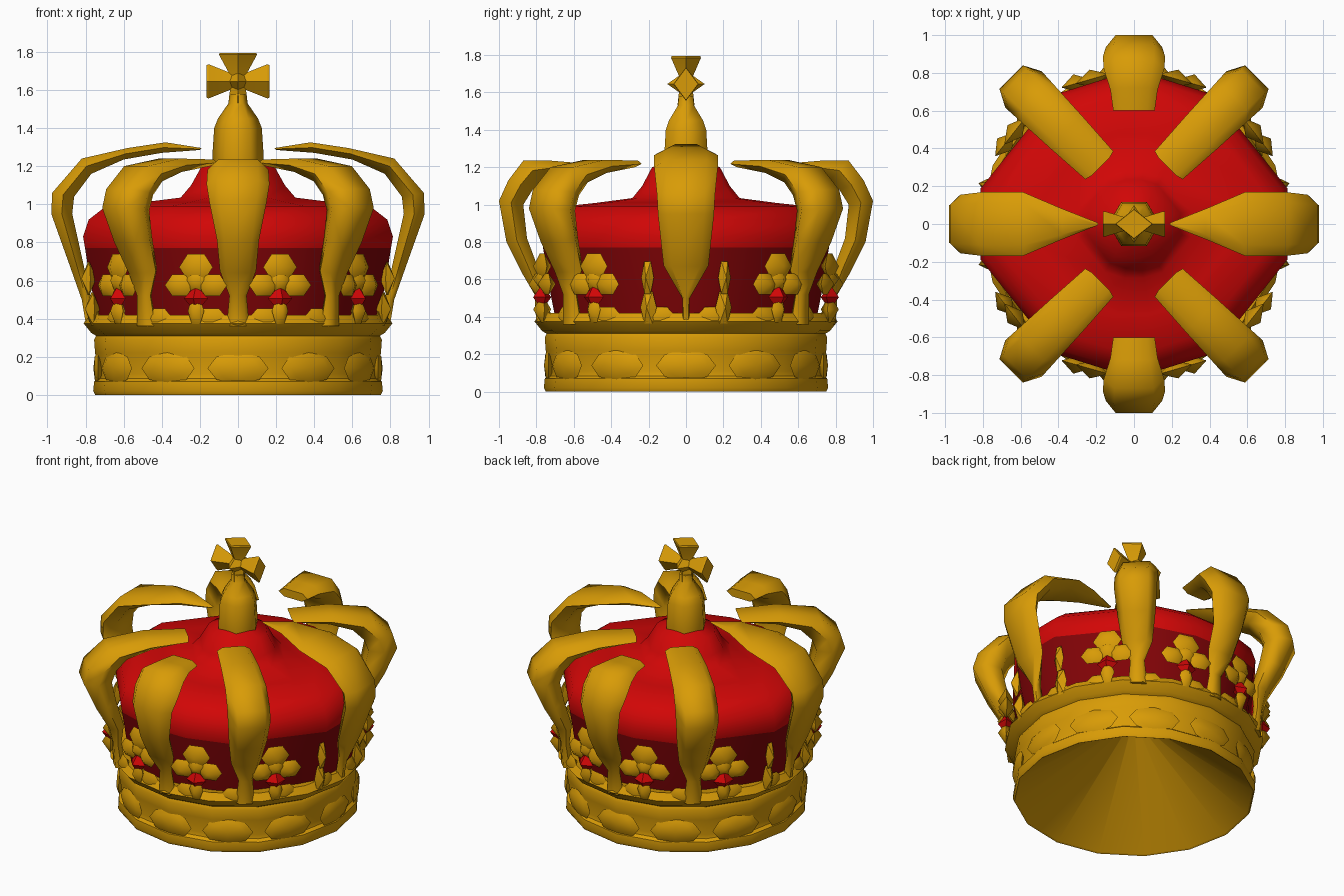
import bpy, bmesh, math
from mathutils import Matrix, Vector

if "Cube" in bpy.data.objects:
    bpy.data.objects.remove(bpy.data.objects["Cube"])


def material(name, rgb):
    m = bpy.data.materials.new(name)
    m.use_nodes = True
    m.diffuse_color = (*rgb, 1)
    m.node_tree.nodes["Principled BSDF"].inputs["Base Color"].default_value = (*rgb, 1)
    return m


GOLD = material("gold", (0.69, 0.33, 0.002))
RED = material("red velvet", (0.64, 0.002, 0.002))
DARK = material("dark red velvet", (0.22, 0.001, 0.002))


def finish(name, bm, mats, angle=35, recalc=True):
    if recalc:
        bmesh.ops.recalc_face_normals(bm, faces=bm.faces)
    mesh = bpy.data.meshes.new(name)
    bm.to_mesh(mesh)
    bm.free()
    ob = bpy.data.objects.new(name, mesh)
    bpy.context.collection.objects.link(ob)
    for m in mats:
        mesh.materials.append(m)
    bpy.ops.object.select_all(action="DESELECT")
    ob.select_set(True)
    bpy.context.view_layer.objects.active = ob
    bpy.ops.object.shade_smooth_by_angle(angle=math.radians(angle))


def bridge(bm, rings, closed_ends=True):
    """Join rings of points with quads."""
    loops = [[bm.verts.new(p) for p in ring] for ring in rings]
    for a, b in zip(loops, loops[1:]):
        for i in range(len(a)):
            j = (i + 1) % len(a)
            bm.faces.new((a[i], a[j], b[j], b[i]))
    if closed_ends:
        bm.faces.new(loops[0][::-1])
        bm.faces.new(loops[-1])


def regular(sides):
    return [(math.tau * i / sides, 1) for i in range(sides)]


def lathe(bm, profile, corners, closed_ends=False):
    """Sweep a profile round corners given as (angle, radius factor)."""
    bridge(bm, [[(r * k * math.cos(a), r * k * math.sin(a), z) for a, k in corners]
                for r, z in profile], closed_ends)


def jewel(bm, angle, r, z, side, width, height, depth, sides=6, rings=2):
    """Faceted stud on the rim, with its peak pointing outward."""
    out = Vector((math.cos(angle), math.sin(angle), 0))
    across = Vector((-out.y, out.x, 0))
    p = out * r + across * side + Vector((0, 0, z))
    m = Matrix((across, (0, 0, 1), out)).transposed().to_4x4()
    m = Matrix.Translation(p) @ m @ Matrix.Diagonal((width, height, depth, 1)) \
        @ Matrix.Rotation(math.pi / 2, 4, "Z")
    bmesh.ops.create_uvsphere(bm, u_segments=sides, v_segments=rings, radius=1, matrix=m)


# Velvet cap with flattened diagonals, darker below the shoulder
quarter = [(13, 1.03), (59, 0.99), (80, 0.97)]
half = quarter + [(180 - a, k) for a, k in reversed(quarter)]
cap_corners = [(math.radians(a + t), k) for t in (0, 180) for a, k in half]
bm = bmesh.new()
lathe(bm, [(0.72, 0.34), (0.77, 0.58), (0.8, 0.77), (0.81, 0.83), (0.78, 0.92),
           (0.69, 0.99), (0.5, 1.01), (0.3, 1.035), (0.245, 1.1), (0.19, 1.2), (0.02, 1.26)],
      cap_corners)
for f in bm.faces:
    f.material_index = 1 if f.calc_center_median().z < 0.77 else 0
finish("velvet_cap", bm, [RED, DARK], 60)

# Conical gold lining seen from beneath
bm = bmesh.new()
lathe(bm, [(0.74, 0.005), (0.01, 0.56)], regular(16))
bmesh.ops.recalc_face_normals(bm, faces=bm.faces)
bmesh.ops.reverse_faces(bm, faces=bm.faces)
finish("lining", bm, [GOLD], 50, recalc=False)

# Head band
bm = bmesh.new()
lathe(bm, [(0.74, 0.005), (0.75, 0), (0.76, 0.02), (0.755, 0.07), (0.735, 0.085),
           (0.73, 0.11), (0.75, 0.22), (0.755, 0.29), (0.745, 0.31), (0.77, 0.325),
           (0.81, 0.375), (0.78, 0.42), (0.68, 0.4)], regular(16))
finish("head_band", bm, [GOLD])

# Raised mounds on the band and points along its top edge
bm = bmesh.new()
for i in range(12):
    jewel(bm, math.tau * i / 12, 0.735, 0.14, 0, 0.16, 0.085, 0.024, 8, 4)
for i in range(16):
    jewel(bm, math.tau * (i + 0.5) / 16, 0.765, 0.4, 0, 0.1, 0.06, 0.04)
finish("band_relief", bm, [GOLD], 60)

# Trefoils with red stones
trefoils, stones = bmesh.new(), bmesh.new()
for sy in (1, -1):
    for off in (-52, -16, 16, 52):
        a = math.radians(90 * sy + off)
        for side, z, w, h in ((0, 0.67, 0.092, 0.08), (-0.09, 0.575, 0.08, 0.065),
                              (0.09, 0.575, 0.08, 0.065), (0, 0.6, 0.06, 0.06),
                              (0, 0.44, 0.045, 0.08)):
            jewel(trefoils, a, 0.80, z, side, w, h, 0.05)
        jewel(stones, a, 0.80, 0.505, 0, 0.066, 0.07, 0.05, 4)
finish("trefoils", trefoils, [GOLD], 60)
finish("stones", stones, [RED], 20)

# Slim finials beside the side arches
bm = bmesh.new()
for sx in (1, -1):
    for sy in (1, -1):
        a = math.atan2(sy * 0.21, sx * 0.80)
        jewel(bm, a, 0.81, 0.61, 0, 0.035, 0.1, 0.04)
        jewel(bm, a, 0.79, 0.45, 0, 0.045, 0.1, 0.04)
finish("finials", bm, [GOLD])


# Arch stations: outer r, z, inner r, z, half width
FOOT = [(0.80, 0.36, 0.73, 0.36, 0.06), (0.81, 0.52, 0.76, 0.52, 0.045)]
SIDE = [(0.80, 0.38, 0.75, 0.38, 0.02), (0.82, 0.5, 0.77, 0.5, 0.02),
        (0.88, 0.67, 0.81, 0.68, 0.12), (0.98, 0.95, 0.87, 0.95, 0.15),
        (0.975, 1.06, 0.86, 1.04, 0.155), (0.82, 1.24, 0.77, 1.16, 0.17),
        (0.58, 1.295, 0.6, 1.235, 0.17), (0.38, 1.325, 0.4, 1.27, 0.085),
        (0.19, 1.295, 0.2, 1.285, 0.008)]
SHORT = FOOT + [(0.88, 0.64, 0.79, 0.66, 0.095), (0.96, 0.8, 0.85, 0.82, 0.11),
                (1.0, 1.02, 0.87, 1.0, 0.15), (0.95, 1.13, 0.82, 1.08, 0.165),
                (0.87, 1.235, 0.77, 1.13, 0.16), (0.72, 1.235, 0.7, 1.16, 0.125),
                (0.6, 1.225, 0.6, 1.17, 0.11)]
LONG = FOOT + [(0.84, 0.64, 0.75, 0.66, 0.095), (0.93, 0.8, 0.8, 0.83, 0.12),
               (1.01, 0.98, 0.83, 0.97, 0.135), (0.98, 1.08, 0.8, 1.05, 0.135),
               (0.85, 1.2, 0.73, 1.12, 0.13), (0.6, 1.24, 0.58, 1.17, 0.12),
               (0.34, 1.235, 0.36, 1.2, 0.105)]


def arch(name, stations, degrees, lateral=0, mirror=(1, 1)):
    turn = Matrix.Rotation(math.radians(degrees), 4, "Z")
    flip = Matrix.Diagonal((*mirror, 1, 1))
    rings = []
    for ro, zo, ri, zi, w in stations:
        rm, zm = (ro + ri) / 2, (zo + zi) / 2
        section = ((ro, 0.65 * w, zo), (rm, w, zm), (ri, 0.6 * w, zi),
                   (ri, -0.6 * w, zi), (rm, -w, zm), (ro, -0.65 * w, zo))
        rings.append([flip @ turn @ Vector((r, s + lateral, z)) for r, s, z in section])
    bm = bmesh.new()
    bridge(bm, rings)
    finish(name, bm, [GOLD], 65)


arch("left_arch", SIDE, 0)
arch("right_arch", SIDE, 180)
arch("back_arch", SHORT, 90)
arch("front_arch", SHORT, -90)
for sx, xn in ((1, "left"), (-1, "right")):
    for sy, yn in ((1, "back"), (-1, "front")):
        arch(f"{yn}_{xn}_arch", LONG, 45, 0.09, (sx, sy))

# Spire under the cross
bm = bmesh.new()
lathe(bm, [(0.13, 1.18), (0.135, 1.25), (0.125, 1.4), (0.105, 1.45), (0.05, 1.53), (0.045, 1.58)],
      regular(6), True)
finish("spire", bm, [GOLD], 65)

# Cross with flared diamond arms around a pointed boss
bm = bmesh.new()
for degrees, length, wide, depth in ((0, 0.15, 0.1, 0.8), (90, 0.165, 0.09, 0.75),
                                     (-90, 0.165, 0.09, 0.75), (180, 0.12, 0.05, 0.9)):
    start = len(bm.verts)
    lathe(bm, [(0.035, -0.02), (0.04, 0.03), (wide, length - 0.01), (wide * 0.95, length)],
          regular(4), True)
    bm.verts.ensure_lookup_table()
    m = Matrix.Translation((0, 0, 1.645)) @ Matrix.Rotation(math.radians(degrees), 4, "Y") \
        @ Matrix.Diagonal((1, depth, 1, 1))
    bmesh.ops.transform(bm, matrix=m, verts=bm.verts[start:])
jewel(bm, -math.pi / 2, 0, 1.645, 0, 0.065, 0.07, 0.1, 4)
finish("cross", bm, [GOLD], 25)
